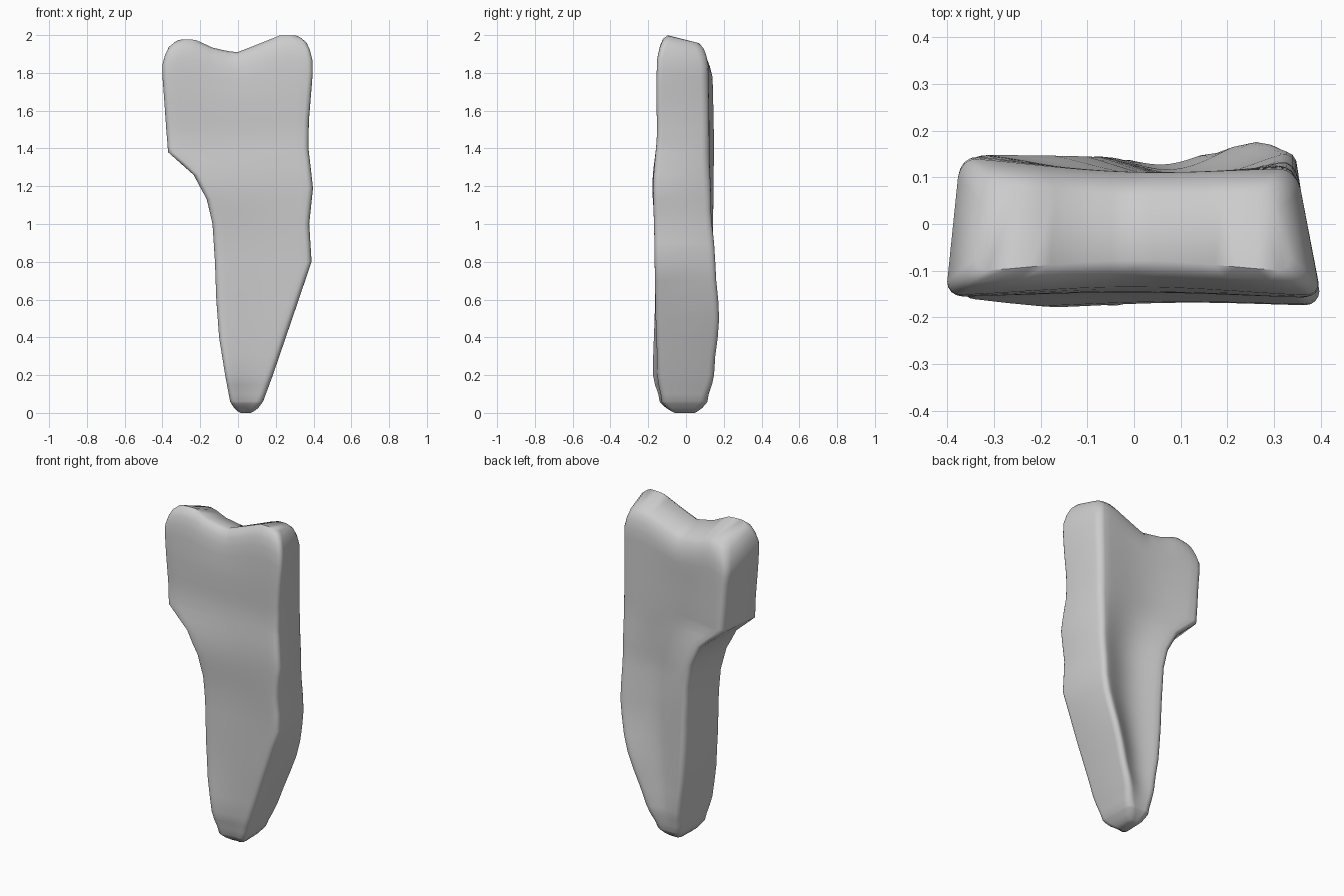
import bpy, bmesh, math

if "Cube" in bpy.data.objects:
    bpy.data.objects.remove(bpy.data.objects["Cube"])

# Profiles along the height: (z, value) pairs
LEFT = [(0, -.03), (.05, -.04), (.2, -.068), (.4, -.1), (.6, -.115), (.8, -.122), (1, -.135),
        (1.13, -.165), (1.26, -.235), (1.38, -.37), (1.5, -.38), (1.8, -.4), (1.87, -.4), (2, -.39)]
RIGHT = [(0, .115), (.05, .13), (.2, .185), (.8, .39), (1, .377), (1.19, .397),
         (1.4, .374), (1.55, .377), (1.8, .398), (2, .395)]
BACK_EDGE = [(0, .105), (.05, .125), (.2, .18), (.5, .285), (.65, .33), (.8, .35), (2, .35)]
FRONT_L = [(0, -.11), (.06, -.145), (.2, -.18), (.6, -.165), (.9, -.16), (1.2, -.179), (1.5, -.152),
           (1.7, -.156), (2, -.15)]
FRONT_R = [(0, -.11), (.06, -.13), (.2, -.15), (.6, -.163), (.8, -.167), (1.2, -.174), (1.5, -.154),
           (1.7, -.158), (2, -.15)]
BACK_L = [(0, .09), (.06, .115), (.2, .142), (.5, .148), (1, .151), (1.4, .152), (1.7, .147), (2, .138)]
BACK_R = [(0, .09), (.06, .115), (.2, .157), (.5, .186), (.8, .162), (1.1, .137), (1.4, .125), (2, .117)]
GROOVE = [(0, 0), (.1, .005), (.25, .03), (.5, .055), (1, .055), (1.4, .035), (1.8, .02), (2, .015)]
INSET = [(0, .045), (.008, .03), (.025, .014), (.06, 0), (1.87, 0), (1.92, .01), (1.955, .025), (1.975, .05)]
TOP = [(-.4, 1.95), (-.36, 1.965), (-.31, 1.982), (-.23, 1.985), (-.13, 1.94), (-.01, 1.915),
       (.1, 1.955), (.22, 2), (.3, 2), (.4, 1.97)]


def at(table, t, ease=False):
    if t <= table[0][0]:
        return table[0][1]
    for (a, p), (b, q) in zip(table, table[1:]):
        if t <= b:
            s = (t - a) / (b - a)
            if ease:
                s = s * s * (3 - 2 * s)
            return p + (q - p) * s
    return table[-1][1]


SEG, MID = 4, 14


def columns(w, r):
    """Offsets across a strip with rounded ends."""
    arc = []
    for k in range(SEG + 1):
        a = math.pi / 2 * k / SEG
        arc.append((r * (1 - math.cos(a)), r * (1 - math.sin(a))))
    flat = [(r + (w - 2 * r) * k / MID, 0) for k in range(1, MID)]
    return arc + flat + [(w - a, b) for a, b in reversed(arc)]


def ring(z):
    """Rounded slab section: front strip and back strip, both left to right."""
    d = at(INSET, z)
    xl, xr = at(LEFT, z) + d, at(RIGHT, z) - d
    w = xr - xl
    slant_r = at(RIGHT, z) - at(BACK_EDGE, z)
    slant_l = .025 * min(1, w / .3)
    strips = []
    for back in (False, True):
        strip = []
        for dx, dy in columns(w, min(.042 if back else .03, w * .3)):
            u = dx / w
            wave = math.sin(math.pi * u) ** 1.5 if 0 < u < 1 else 0
            if back:
                y = at(BACK_L, z, True) * (1 - u) + at(BACK_R, z, True) * u - d - dy
                y -= at(GROOVE, z) * wave
            else:
                y = at(FRONT_L, z, True) * (1 - u) + at(FRONT_R, z, True) * u + d + dy
                y += wave * (.008 + .015 * max(0, (z - 1.6) / .4))
            # side faces narrow towards the back
            depth = min(1, max(0, (y + .14) / .25))
            x = xl + dx + slant_l * depth ** 2 * (1 - u) - slant_r * depth * u
            s = min(1, max(0, (z - 1.55) / .4))
            s = s * s * (3 - 2 * s)
            lift = at(TOP, x) - 1.975 - .25 * max(0, y + .1)
            lift -= .04 * (1 - u) ** 2 * depth
            strip.append((x, y, z + s * lift))
        strips.append(strip)
    return strips


# Heights of all sections, merged from the profiles
levels = {round(z, 3) for t in (LEFT, RIGHT, INSET) for z, _ in t if z <= 1.975}
levels |= {.1, .15, .3, .5, .7, .9, 1.07, 1.32, 1.45, 1.65, 1.72}

bm = bmesh.new()
rings = []
for z in sorted(levels):
    f, b = ring(z)
    rings.append(([bm.verts.new(p) for p in f], [bm.verts.new(p) for p in b]))

# Side walls
for (f0, b0), (f1, b1) in zip(rings, rings[1:]):
    lo, hi = f0 + b0[::-1], f1 + b1[::-1]
    n = len(lo)
    for i in range(n):
        j = (i + 1) % n
        bm.faces.new((lo[i], lo[j], hi[j], hi[i]))
# Bottom and top caps
for f, b in (rings[0], rings[-1]):
    for i in range(len(f) - 1):
        bm.faces.new((f[i], f[i + 1], b[i + 1], b[i]))
bmesh.ops.recalc_face_normals(bm, faces=bm.faces)

mesh = bpy.data.meshes.new("tapered_slab")
bm.to_mesh(mesh)
bm.free()
slab = bpy.data.objects.new("tapered_slab", mesh)
bpy.context.collection.objects.link(slab)
bpy.context.view_layer.objects.active = slab
slab.select_set(True)
bpy.ops.object.shade_smooth_by_angle(angle=math.radians(50))
